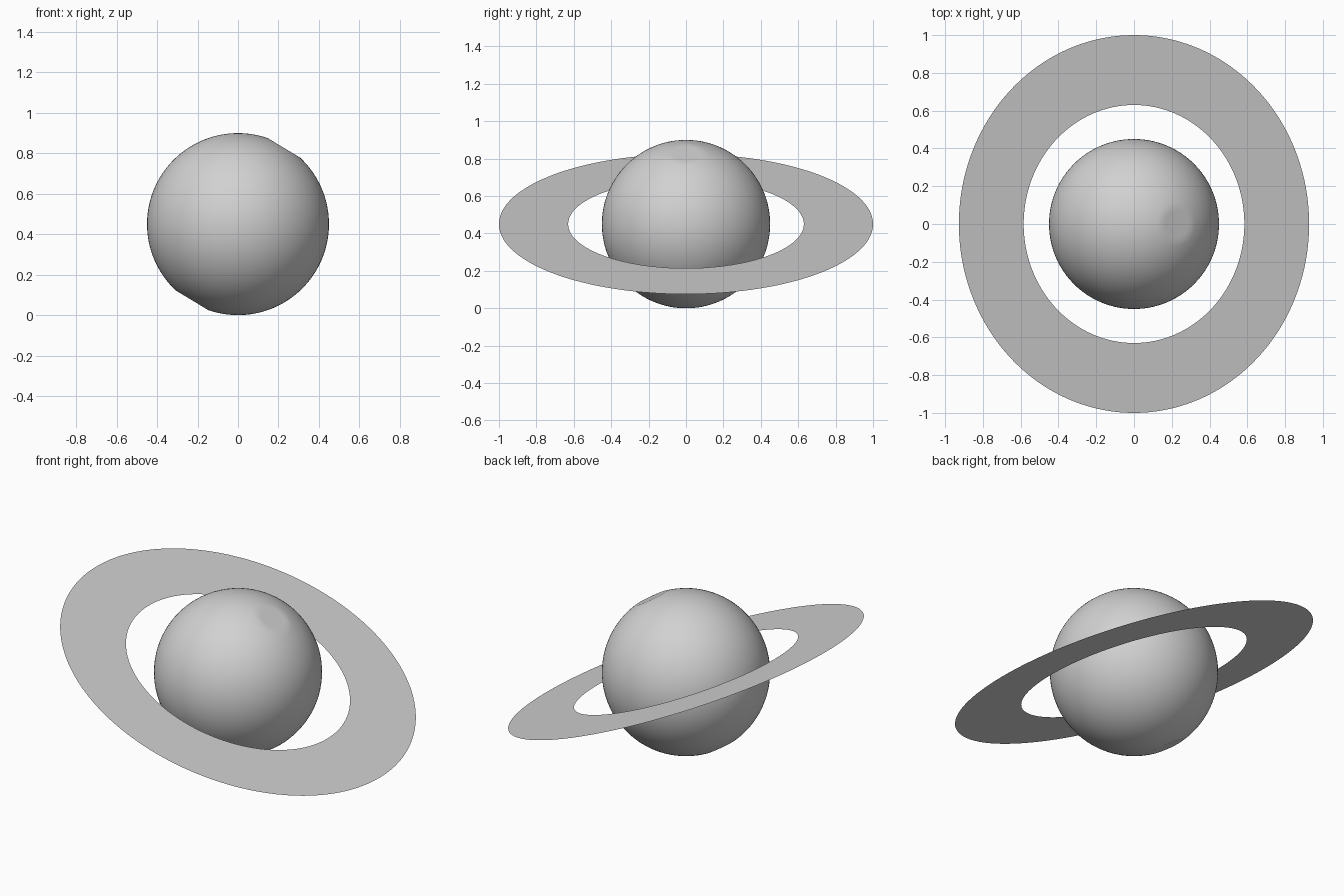
import bpy, bmesh, math
from mathutils import Matrix, Vector

if "Cube" in bpy.data.objects:
    bpy.data.objects.remove(bpy.data.objects["Cube"])

CENTRE = Vector((0, 0, 0.45))
RADIUS = 0.45
RING_TILT = math.radians(22)
POLE_TILT = math.radians(31)

grey = bpy.data.materials.new("light grey")
grey.diffuse_color = (0.64, 0.64, 0.64, 1)
grey.use_nodes = True
grey.node_tree.nodes["Principled BSDF"].inputs["Base Color"].default_value = grey.diffuse_color


def make_object(name, bm, tilt):
    """Turn a bmesh into a tilted object around the planet centre."""
    bm.transform(Matrix.Translation(CENTRE) @ Matrix.Rotation(tilt, 4, 'Y'))
    mesh = bpy.data.meshes.new(name)
    bm.to_mesh(mesh)
    bm.free()
    mesh.materials.append(grey)
    ob = bpy.data.objects.new(name, mesh)
    bpy.context.collection.objects.link(ob)
    return ob


# Planet: smooth ball with slightly flattened poles
bm = bmesh.new()
bmesh.ops.create_uvsphere(bm, u_segments=96, v_segments=60, radius=RADIUS)
cap = RADIUS * math.cos(math.radians(12))
for v in bm.verts:
    v.co.z = max(-cap, min(cap, v.co.z))
for f in bm.faces:
    f.smooth = True
make_object("planet", bm, POLE_TILT)

# Ring: thin flat sheet with a round hole, normal facing up
bm = bmesh.new()
n = 160
loops = []
for r in (0.63, 1.0):
    loops.append([bm.verts.new((r * math.cos(2 * math.pi * i / n),
                                r * math.sin(2 * math.pi * i / n), 0)) for i in range(n)])
inner, outer = loops
for i in range(n):
    j = (i + 1) % n
    bm.faces.new((inner[i], outer[i], outer[j], inner[j]))
make_object("ring", bm, RING_TILT)
